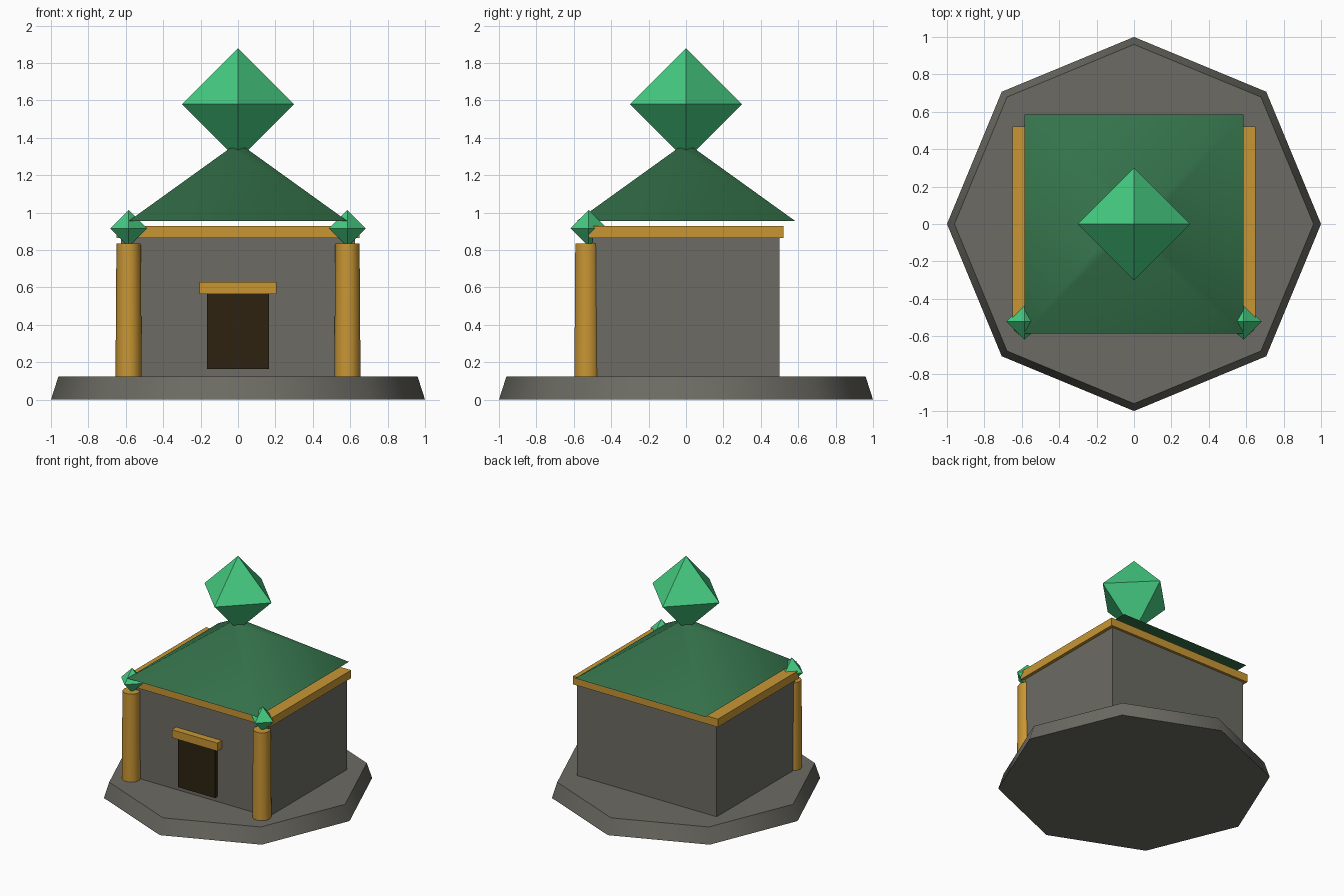
import bpy
from math import pi, radians
from mathutils import Matrix
import bmesh

cube = bpy.data.objects.get("Cube")
if cube:
    bpy.data.objects.remove(cube, do_unlink=True)


def material(name, rgb):
    mat = bpy.data.materials.new(name)
    mat.use_nodes = True
    mat.diffuse_color = (*rgb, 1)
    mat.node_tree.nodes["Principled BSDF"].inputs["Base Color"].default_value = (*rgb, 1)
    return mat


stone = material("grey stone", (0.15, 0.147, 0.125))
gold = material("gold trim", (0.58, 0.305, 0.034))
green = material("green roof", (0.035, 0.17, 0.07))
crystal = material("bright green crystal", (0.06, 0.6, 0.22))
dark = material("dark doorway", (0.026, 0.016, 0.005))


def finish(name, bm, mat, location):
    mesh = bpy.data.meshes.new(name)
    bm.to_mesh(mesh)
    bm.free()
    mesh.materials.append(mat)
    obj = bpy.data.objects.new(name, mesh)
    obj.location = location
    bpy.context.collection.objects.link(obj)
    return obj


def box(name, mat, low, high):
    bm = bmesh.new()
    size = [b - a for a, b in zip(low, high)]
    bmesh.ops.create_cube(bm, size=1, matrix=Matrix.Diagonal((*size, 1)))
    return finish(name, bm, mat, [(a + b) / 2 for a, b in zip(low, high)])


def tapered(name, mat, sides, r_low, r_high, x, y, z_low, z_high, turn=0):
    bm = bmesh.new()
    bmesh.ops.create_cone(bm, cap_ends=True, segments=sides, radius1=r_low,
                          radius2=r_high, depth=z_high - z_low,
                          matrix=Matrix.Rotation(turn, 4, "Z"))
    obj = finish(name, bm, mat, (x, y, (z_low + z_high) / 2))
    bpy.ops.object.select_all(action="DESELECT")
    obj.select_set(True)
    bpy.context.view_layer.objects.active = obj
    bpy.ops.object.shade_smooth_by_angle(angle=radians(55))
    return obj


def gem(name, radius, location):
    # Octahedron: hull of the six axis points
    bm = bmesh.new()
    for axis in range(3):
        for sign in (-1, 1):
            co = [0, 0, 0]
            co[axis] = sign * radius
            bm.verts.new(co)
    bmesh.ops.convex_hull(bm, input=bm.verts)
    return finish(name, bm, crystal, location)


# Octagonal plinth and building body
tapered("plinth", stone, 8, 1.0, 0.96, 0, 0, 0, 0.125)
box("walls", stone, (-0.625, -0.5, 0.12), (0.625, 0.5, 0.87))
box("cornice", gold, (-0.65, -0.52, 0.865), (0.65, 0.52, 0.93))

# Pyramid roof with a large crystal on its tip
tapered("roof", green, 4, 0.827, 0.06, 0, 0, 0.955, 1.345, pi / 4)
gem("roof_crystal", 0.3, (0, 0, 1.58))

# Doorway
box("door", dark, (-0.165, -0.53, 0.165), (0.165, -0.49, 0.57))
box("door_lintel", gold, (-0.205, -0.555, 0.565), (0.205, -0.49, 0.63))

# Front pillars topped with small crystals
for side, x in (("left", 0.585), ("right", -0.585)):
    tapered(side + "_pillar", gold, 10, 0.07, 0.065, x, -0.53, 0.12, 0.835, pi / 2)
    gem(side + "_pillar_crystal", 0.098, (x, -0.52, 0.916))
